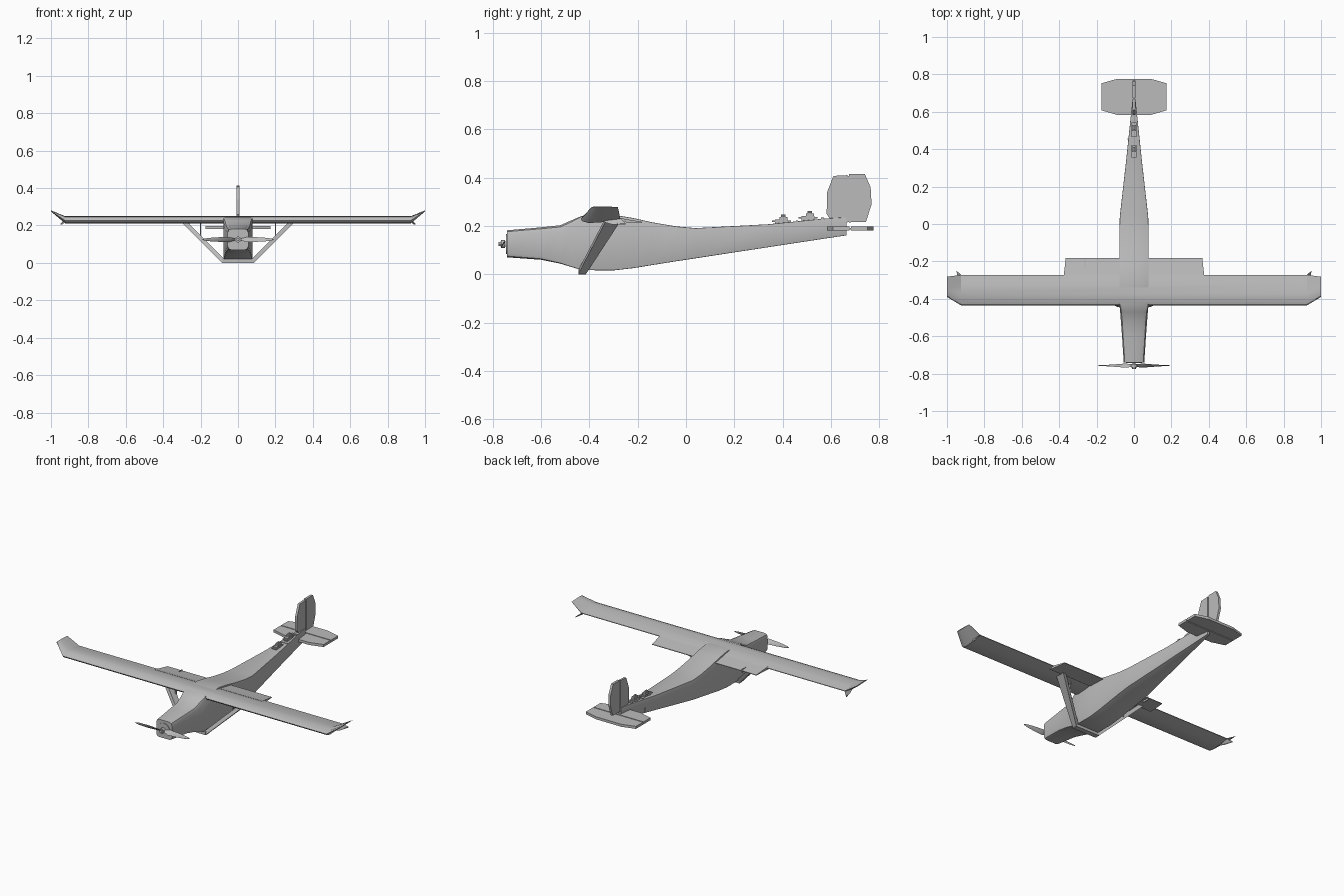
import bpy
from math import cos, sin, pi, radians
from mathutils import Vector, Matrix

if "Cube" in bpy.data.objects:
    bpy.data.objects.remove(bpy.data.objects["Cube"], do_unlink=True)

grey = bpy.data.materials.new("light_grey")
grey.use_nodes = True
grey.diffuse_color = (0.5, 0.5, 0.5, 1)
grey.node_tree.nodes["Principled BSDF"].inputs["Base Color"].default_value = (0.5, 0.5, 0.5, 1)


def finish(name, verts, faces, smooth=None):
    """Make an object with outward normals and optional smooth shading."""
    import bmesh
    mesh = bpy.data.meshes.new(name)
    mesh.from_pydata([tuple(v) for v in verts], [], faces)
    bm = bmesh.new()
    bm.from_mesh(mesh)
    bmesh.ops.recalc_face_normals(bm, faces=bm.faces)
    bm.to_mesh(mesh)
    bm.free()
    mesh.materials.append(grey)
    obj = bpy.data.objects.new(name, mesh)
    bpy.context.collection.objects.link(obj)
    if smooth:
        bpy.ops.object.select_all(action="DESELECT")
        obj.select_set(True)
        bpy.context.view_layer.objects.active = obj
        bpy.ops.object.shade_smooth_by_angle(angle=radians(smooth))
    return obj


def loft(name, rings, smooth=None):
    """Skin a row of equal rings and cap both ends."""
    n = len(rings[0])
    verts = [p for ring in rings for p in ring]
    faces = [(r * n + i, r * n + (i + 1) % n, (r + 1) * n + (i + 1) % n, (r + 1) * n + i)
             for r in range(len(rings) - 1) for i in range(n)]
    faces += [tuple(range(n)), tuple(range(len(verts) - n, len(verts)))]
    return finish(name, verts, faces, smooth)


def box(name, centre, size):
    cx, cy, cz = centre
    sx, sy, sz = (s / 2 for s in size)
    return loft(name, [[(cx + a * sx, cy + b * sy, cz + c * sz)
                        for a, b in ((-1, -1), (1, -1), (1, 1), (-1, 1))] for c in (-1, 1)])


def rod(name, y0, y1, radius, z, sides=16, x=0):
    return loft(name, [[(x + radius * cos(2 * pi * i / sides), y, z + radius * sin(2 * pi * i / sides))
                        for i in range(sides)] for y in (y0, y1)], 40)


def body_ring(y, low, high, half, top_cut, low_cut):
    """Box section with rounded corners; top and bottom radii differ."""
    ring = []
    for k, (sx, sz) in enumerate(((1, 1), (-1, 1), (-1, -1), (1, -1))):
        cut = top_cut if sz > 0 else low_cut
        cx = sx * (half - cut)
        cz = high - cut if sz > 0 else low + cut
        for j in range(3):
            a = pi / 2 * k + pi / 4 * j
            ring.append((cx + cut * cos(a), y, cz + cut * sin(a)))
    return ring


# Fuselage: y, bottom, top, half width, upper and lower corner radius
stations = [
    (-0.74, 0.07, 0.182, 0.055, 0.02, 0.018),
    (-0.60, 0.06, 0.194, 0.064, 0.02, 0.014),
    (-0.52, 0.044, 0.203, 0.070, 0.025, 0.008),
    (-0.47, 0.029, 0.225, 0.074, 0.022, 0.004),
    (-0.43, 0.017, 0.242, 0.078, 0.008, 0.003),
    (-0.30, 0.016, 0.246, 0.078, 0.003, 0.003),
    (-0.22, 0.025, 0.233, 0.078, 0.003, 0.003),
    (-0.14, 0.038, 0.215, 0.078, 0.003, 0.003),
    (-0.04, 0.054, 0.198, 0.078, 0.003, 0.003),
    (0.04, 0.066, 0.191, 0.076, 0.003, 0.003),
    (0.34, 0.112, 0.207, 0.042, 0.002, 0.002),
    (0.57, 0.147, 0.23, 0.018, 0.002, 0.002),
    (0.665, 0.161, 0.236, 0.008, 0.002, 0.002),
]
loft("fuselage", [body_ring(*s) for s in stations], 25)

# Wing with upturned tips
airfoil = [(0, .228), (.05, .240), (.18, .248), (.38, .25), (.7, .242),
           (1, .232), (1, .228), (.6, .216), (.2, .212), (.04, .219)]


def wing_ring(x, lead, trail, lift, thick):
    return [(x, lead + (trail - lead) * t, .23 + (z - .23) * thick + lift) for t, z in airfoil]


tip = (-0.39, -0.282, 0.048, 0.15)
panel = (-0.435, -0.272, 0, 1)
loft("wing", [wing_ring(-1, *tip), wing_ring(-0.925, *panel),
              wing_ring(0.925, *panel), wing_ring(1, *tip)], 25)

# Centre flaps behind the wing
loft("centre_flap", [[(-w, y, low), (w, y, low), (w, y, high), (-w, y, high)]
                     for y, w, low, high in ((-0.30, .378, .217, .239), (-0.27, .375, .216, .232),
                                             (-0.183, .365, .213, .217))])
box("flap_horn", (-0.262, -0.207, 0.214), (0.005, 0.045, 0.022))

for side, label in ((1, "left"), (-1, "right")):
    # Small drooped fin under each wing tip
    fin = [Vector((side * x, y, z)) for x, y, z in
           ((.925, -.36, .222), (.925, -.27, .226), (.95, -.25, .205), (.935, -.31, .207))]
    loft(label + "_tip_fin", [[p + Vector((0, 0, d)) for p in fin] for d in (0, .005)])

    # Flat strut from belly to wing
    out = Vector((side * .008, 0, -.008))
    ends = [((.078, -.445, .010), (.078, -.413, .010)), ((.292, -.335, .222), (.292, -.275, .222))]
    rings = []
    for a, b in ends:
        a, b = (Vector((side * p[0], p[1], p[2])) for p in (a, b))
        rings.append([a - out, b - out, b + out, a + out])
    loft(label + "_wing_strut", rings)
    box(label + "_jury_strut", (side * .2, -.335, .175), (.006, .012, .085))

    # Propeller blade, twisted along its length
    blade = []
    for x, chord, pitch in ((.008, .014, 60), (.045, .034, 42), (.10, .028, 28), (.16, .018, 18), (.19, .006, 12)):
        turn = Matrix.Rotation(side * radians(90 - pitch), 3, "X")
        blade.append([turn @ Vector((0, u * chord / 2, v * .0025)) + Vector((side * x, -.757, .125))
                      for u, v in ((-1, 0), (0, 1), (1, 0), (0, -1))])
    loft(label + "_propeller_blade", blade, 40)

# Cross bar joining the struts under the belly
box("strut_crossbar", (0, -.429, .012), (.17, .032, .024))

# Engine front and propeller hub
rod("motor_plate", -.744, -.735, .042, .125, 20)
rod("propeller_shaft", -.772, -.735, .007, .125, 12)
rod("propeller_hub", -.766, -.748, .016, .125, 16)
rod("spinner_nut", -.775, -.764, .010, .125, 6)

# Tailplane and fin, each a fixed part and a hinged part
half_stab = [(.09, .583), (.175, .608), (.175, .676)]
half_elev = [(.175, .682), (.175, .752), (.09, .776)]


def slab_ring(points, place):
    return [[place(u, v, d) for u, v in points] for d in (-.008, .008)]


def mirrored(points):
    return points + [(-u, v) for u, v in reversed(points)]


flat = lambda u, v, d: (u, v, .189 + d)
upright = lambda u, v, d: (d * .9, u, v)
loft("tailplane", slab_ring(mirrored(half_stab), flat))
loft("elevator", slab_ring(mirrored(half_elev), flat))
box("elevator_hinge", (0, .679, .189), (.35, .01, .006))
loft("tail_fin", slab_ring([(.605, .215), (.582, .25), (.584, .34), (.61, .407), (.668, .41), (.668, .215)], upright))
loft("rudder", slab_ring([(.674, .215), (.674, .415), (.74, .415), (.764, .36), (.768, .29), (.745, .217)], upright))
box("rudder_hinge", (0, .671, .312), (.006, .01, .19))

# Servos on the rear deck
for name, y, z in (("front_servo", .395, .219), ("rear_servo", .505, .234)):
    box(name + "_case", (0, y, z - .005), (.026, .055, .026))
    box(name + "_tabs", (0, y, z), (.028, .078, .005))
    box(name + "_gearbox", (0, y + .008, z + .011), (.02, .034, .014))
    rod(name + "_arm", y - .002, y + .016, .006, z + .022, 8)
box("servo_deck_rib", (0, .46, .218), (.05, .008, .008))
box("fin_deck_rib", (0, .565, .23), (.036, .012, .01))
box("side_pin", (-.031, .455, .15), (.006, .005, .025))
